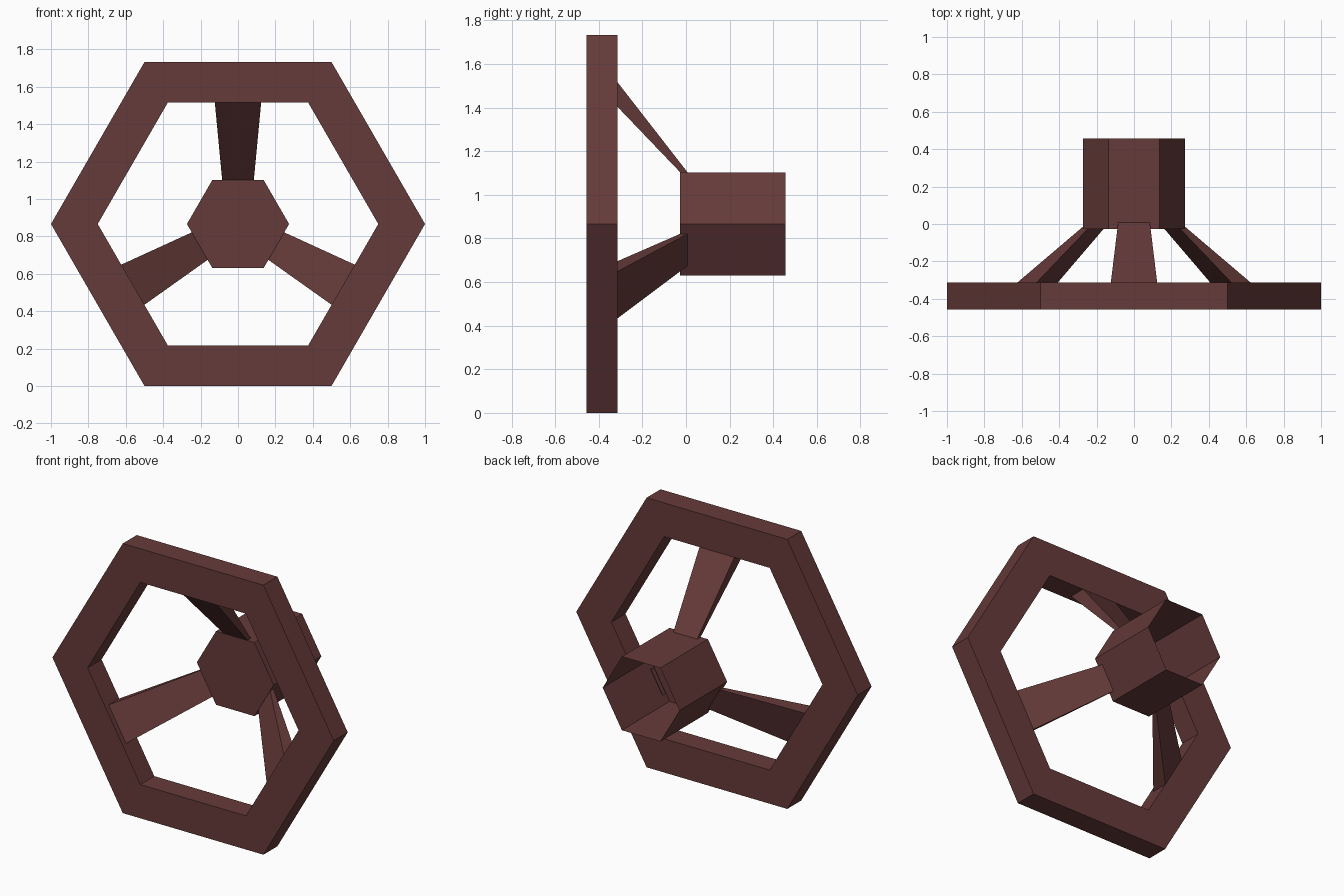
import bpy, bmesh, math
from mathutils import Matrix, Vector

if "Cube" in bpy.data.objects:
    bpy.data.objects.remove(bpy.data.objects["Cube"])

CZ = 0.866  # height of the wheel axis

mat = bpy.data.materials.new("dark red brown")
mat.diffuse_color = (0.13, 0.043, 0.041, 1)
mat.use_nodes = True
mat.node_tree.nodes["Principled BSDF"].inputs["Base Color"].default_value = mat.diffuse_color


def make_object(name, verts, faces):
    mesh = bpy.data.meshes.new(name)
    bm = bmesh.new()
    vs = [bm.verts.new(v) for v in verts]
    for f in faces:
        bm.faces.new([vs[i] for i in f])
    bmesh.ops.recalc_face_normals(bm, faces=bm.faces)
    bm.to_mesh(mesh)
    bm.free()
    mesh.materials.append(mat)
    ob = bpy.data.objects.new(name, mesh)
    bpy.context.collection.objects.link(ob)
    return ob


def hexagon(r, y):
    return [(r * math.cos(i * math.pi / 3), y, CZ + r * math.sin(i * math.pi / 3))
            for i in range(6)]


def band(a, b):
    """Quads joining hexagon ring a to ring b."""
    return [(6*a + i, 6*a + (i+1) % 6, 6*b + (i+1) % 6, 6*b + i) for i in range(6)]


# Hexagonal rim
front, back = -0.456, -0.314
make_object("rim",
            hexagon(1, front) + hexagon(1, back) + hexagon(0.75, back) + hexagon(0.75, front),
            band(0, 1) + band(1, 2) + band(2, 3) + band(3, 0))

# Hexagonal hub cup: closed at the front, open at the back
hub = make_object("hub", hexagon(0.273, -0.028) + hexagon(0.273, 0.456),
                  band(0, 1) + [tuple(range(6))])
for p in hub.data.polygons:  # walls must face outward
    out = p.center - Vector((0, 0.2, CZ))
    if p.normal.dot(out) < 0:
        p.flip()

# Three tapered spokes from the rim's inner wall into the hub
outer = [(-0.422, 0.65), (-0.314, 0.65)]    # (y, radius) at the rim
inner = [(-0.018, 0.228), (0.014, 0.228)]   # (y, radius) inside the hub
for k, name in enumerate(("top_spoke", "left_spoke", "right_spoke")):
    turn = Matrix.Translation((0, 0, CZ)) @ Matrix.Rotation(-k * math.tau / 3, 4, 'Y')
    pts = []
    for prof, w in ((outer, 0.124), (inner, 0.084)):
        (y0, r0), (y1, r1) = prof
        pts += [(-w, y0, r0), (w, y0, r0), (w, y1, r1), (-w, y1, r1)]
    verts = [turn @ Vector(p) for p in pts]
    make_object(name, verts,
                [(0, 1, 2, 3), (4, 5, 6, 7)] +
                [(i, (i+1) % 4, 4 + (i+1) % 4, 4 + i) for i in range(4)])
